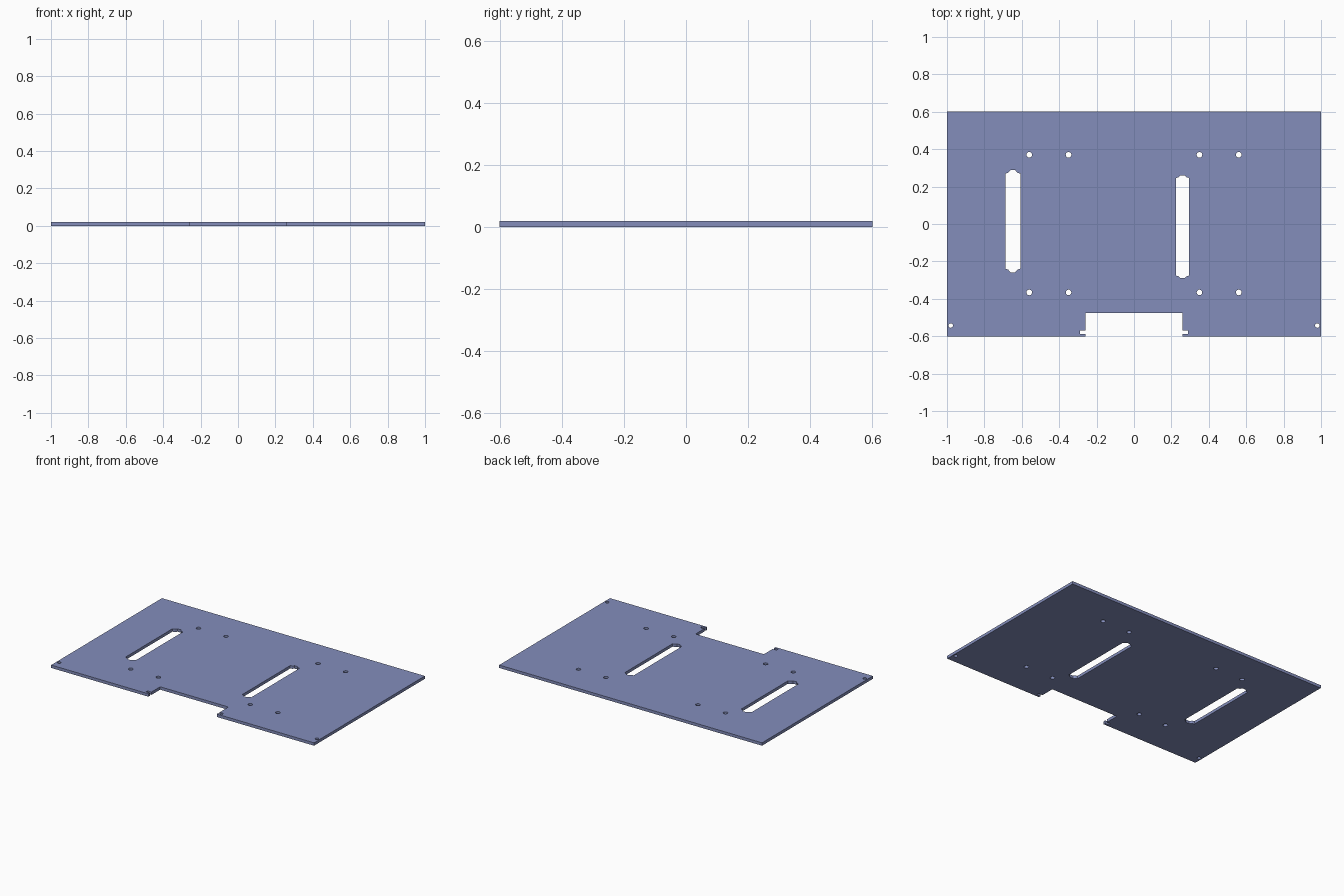
import bpy, math

if "Cube" in bpy.data.objects:
    bpy.data.objects.remove(bpy.data.objects["Cube"])

THICK = 0.02

def circle(x, y, r, n=24):
    return [(x + r * math.cos(2 * math.pi * i / n), y + r * math.sin(2 * math.pi * i / n)) for i in range(n)]

def slot(cx, cy, w, straight, tip):
    # Upright slot with a small stepped cap at each end
    cap = [(w, straight), (w * 0.62, straight + tip * 0.25), (w * 0.32, straight + tip),
           (-w * 0.32, straight + tip), (-w * 0.62, straight + tip * 0.25), (-w, straight)]
    return [(cx + x, cy + y) for x, y in cap] + [(cx - x, cy - y) for x, y in cap]

# Outer outline: right half, then mirrored; front notch with small side nicks
half = [(0.26, -0.475), (0.26, -0.57), (0.29, -0.57), (0.29, -0.587),
        (0.26, -0.587), (0.26, -0.602), (1.0, -0.602), (1.0, 0.602)]
loops = [half + [(-x, y) for x, y in reversed(half)]]

# Two long slots
loops.append(slot(-0.648, 0.015, 0.04, 0.254, 0.019))
loops.append(slot(0.26, -0.015, 0.035, 0.261, 0.014))

# Screw holes
for s in (-1, 1):
    for x in (0.35, 0.56):
        for y in (-0.366, 0.37):
            loops.append(circle(s * x, y, 0.015))
    loops.append(circle(s * 0.98, -0.543, 0.012))

# Filled, extruded plate
curve = bpy.data.curves.new("mounting_plate", 'CURVE')
curve.dimensions = '2D'
curve.fill_mode = 'BOTH'
curve.extrude = THICK / 2
for pts in loops:
    sp = curve.splines.new('POLY')
    sp.points.add(len(pts) - 1)
    for p, (x, y) in zip(sp.points, pts):
        p.co = (x, y, 0, 1)
    sp.use_cyclic_u = True
plate = bpy.data.objects.new("mounting_plate", curve)
bpy.context.collection.objects.link(plate)
plate.location.z = THICK / 2
bpy.context.view_layer.objects.active = plate
plate.select_set(True)
bpy.ops.object.convert(target='MESH')
plate = bpy.context.object
for poly in plate.data.polygons:
    poly.use_smooth = False

mat = bpy.data.materials.new("plate_blue")
mat.diffuse_color = (0.23, 0.27, 0.50, 1)
mat.use_nodes = True
mat.node_tree.nodes["Principled BSDF"].inputs["Base Color"].default_value = mat.diffuse_color
plate.data.materials.clear()
plate.data.materials.append(mat)
